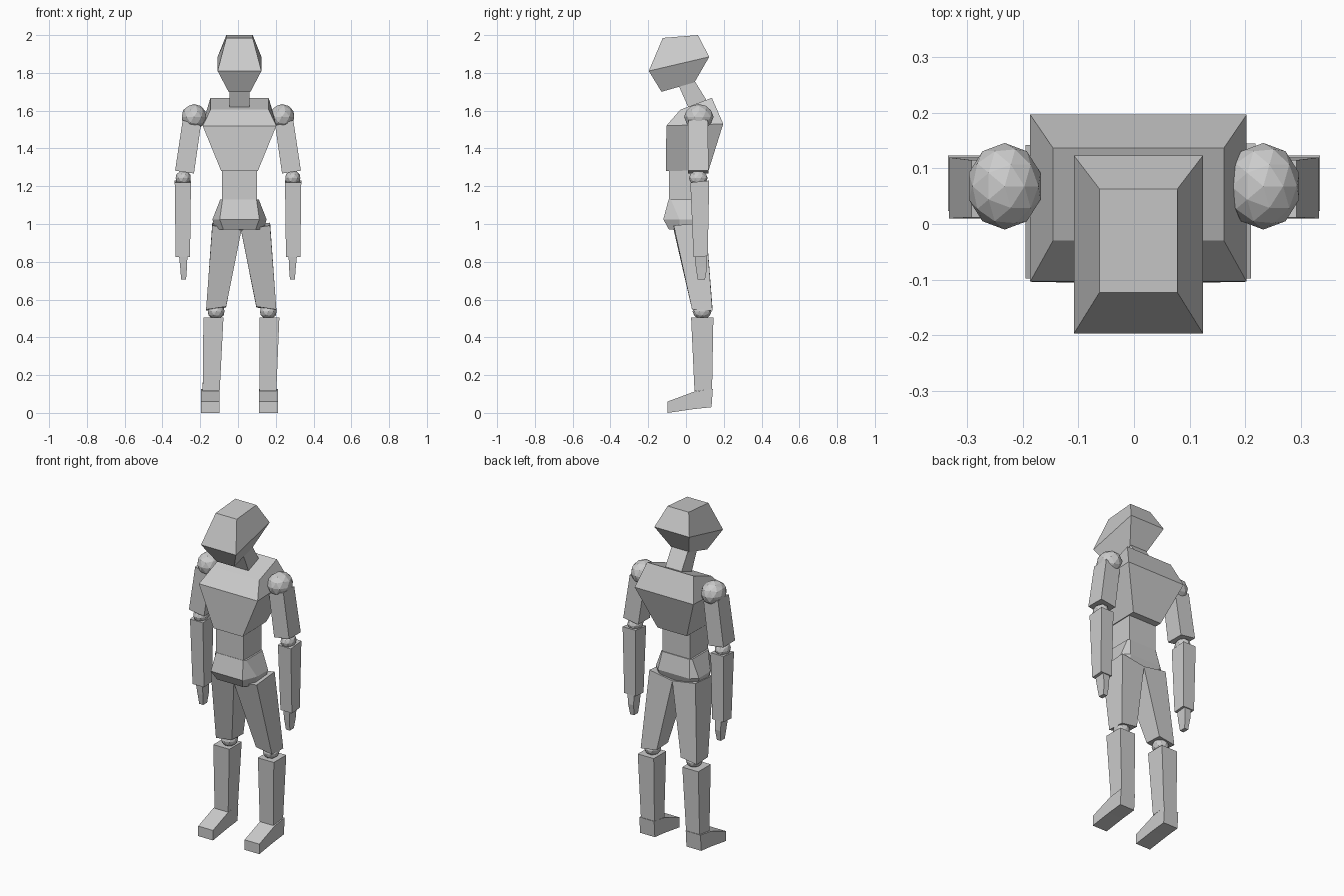
import bpy, bmesh


def loft(name, rings):
    """Skin a stack of rings (bottom to top) and cap both ends."""
    bm = bmesh.new()
    loops = [[bm.verts.new(p) for p in ring] for ring in rings]
    n = len(loops[0])
    for a, b in zip(loops, loops[1:]):
        for i in range(n):
            j = (i + 1) % n
            bm.faces.new((a[i], a[j], b[j], b[i]))
    bm.faces.new(loops[0][::-1])
    bm.faces.new(loops[-1])
    bmesh.ops.recalc_face_normals(bm, faces=bm.faces)
    mesh = bpy.data.meshes.new(name)
    bm.to_mesh(mesh)
    bm.free()
    obj = bpy.data.objects.new(name, mesh)
    bpy.context.collection.objects.link(obj)
    return obj


def quad(cx, hx, front, back, roll=0):
    """Four-sided ring: half width hx, front/back given as (y, z), roll = slope in x."""
    d = roll * hx
    return [(cx - hx, front[0], front[1] - d), (cx + hx, front[0], front[1] + d),
            (cx + hx, back[0], back[1] + d), (cx - hx, back[0], back[1] - d)]


def octagon(cx, front_hx, side_hx, ys, z):
    """Eight-sided ring with a narrower front and back."""
    half = [(front_hx, ys[0]), (side_hx, ys[1]), (side_hx, ys[2]), (front_hx, ys[3])]
    return [(cx + x, y, z) for x, y in half] + [(cx - x, y, z) for x, y in half[::-1]]


def ball(name, loc, scale):
    bpy.ops.mesh.primitive_ico_sphere_add(subdivisions=2, radius=1, location=loc)
    obj = bpy.context.object
    obj.name = name
    obj.scale = scale


C = 0.008  # body centre line

# Head and neck, tipped forward
loft("head", [quad(C, 0.058, (-0.13, 1.70), (0.045, 1.75)),
              quad(C, 0.116, (-0.197, 1.81), (0.123, 1.885)),
              quad(C, 0.07, (-0.123, 1.985), (0.063, 2.0))])
loft("neck", [quad(C, 0.054, (0.02, 1.60), (0.115, 1.645)),
              quad(C, 0.054, (-0.04, 1.735), (0.035, 1.775))])

# Torso
loft("chest", [quad(C, 0.097, (-0.106, 1.28), (0.12, 1.285)),
               quad(C, 0.195, (-0.104, 1.52), (0.197, 1.53)),
               quad(C, 0.154, (-0.03, 1.605), (0.137, 1.668))])
loft("waist", [quad(C, 0.092, (-0.09, 1.09), (0.08, 1.09)),
               quad(C, 0.092, (-0.09, 1.285), (0.08, 1.285))])
loft("pelvis", [octagon(C, 0.085, 0.13, (-0.09, -0.035, 0.06, 0.085), 0.97),
                octagon(C, 0.105, 0.143, (-0.12, -0.035, 0.07, 0.105), 1.025),
                octagon(C, 0.09, 0.102, (-0.092, -0.08, 0.075, 0.085), 1.13)])

# Limbs on both sides
for s, side in ((-1, "right"), (1, "left")):
    # Arm
    ball(f"{side}_shoulder", (s * 0.233, 0.068, 1.567), (0.068, 0.078, 0.068))
    loft(f"{side}_upper_arm", [quad(s * 0.283, 0.05, (0.01, 1.275), (0.12, 1.275), s * 0.15),
                               quad(s * 0.245, 0.048, (0.012, 1.535), (0.115, 1.535), s * 0.3)])
    ball(f"{side}_elbow", (s * 0.29, 0.065, 1.243), (0.042, 0.05, 0.04))
    loft(f"{side}_forearm", [quad(s * 0.292, 0.038, (0.04, 0.825), (0.115, 0.83)),
                             quad(s * 0.292, 0.043, (0.023, 1.22), (0.123, 1.23))])
    loft(f"{side}_hand", [quad(s * 0.288, 0.013, (0.062, 0.705), (0.1, 0.705)),
                          quad(s * 0.288, 0.018, (0.052, 0.77), (0.112, 0.77)),
                          quad(s * 0.29, 0.022, (0.046, 0.83), (0.11, 0.83))])
    # Leg
    m = 0.016 if s < 0 else 0.018
    loft(f"{side}_thigh", [quad(m + s * 0.132, 0.053, (0.032, 0.555), (0.14, 0.55), s * -0.15),
                           quad(m + s * 0.075, 0.077, (-0.065, 0.98), (0.105, 0.995), s * 0.16)])
    ball(f"{side}_knee", (0.0225 + s * 0.138, 0.085, 0.537), (0.046, 0.05, 0.042))
    loft(f"{side}_shin", [quad(0.008 + s * 0.15, 0.045, (0.045, 0.115), (0.138, 0.125)),
                          quad(0.018 + s * 0.148, 0.053, (0.027, 0.505), (0.145, 0.505))])
    # Foot: rings run from heel to toe
    fx = 0.0075 + s * 0.154
    loft(f"{side}_foot", [quad(fx, 0.049, (0.135, 0.03), (0.142, 0.127)),
                          quad(fx, 0.049, (0.04, 0.02), (0.045, 0.113)),
                          quad(fx, 0.049, (-0.098, 0.0), (-0.098, 0.06))])
